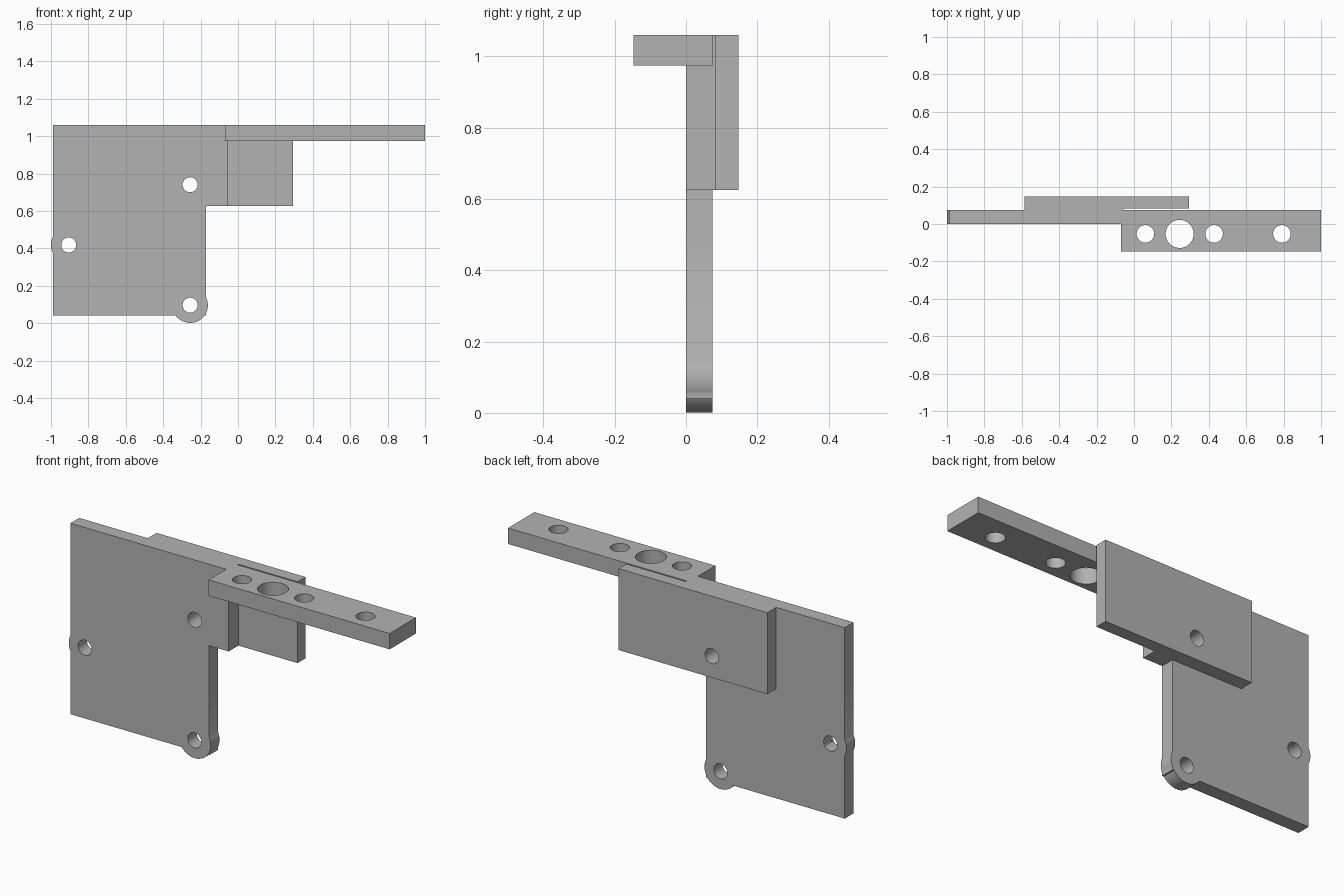
import bpy
import bmesh
from math import radians
from mathutils import Matrix, Vector

if "Cube" in bpy.data.objects:
    bpy.data.objects.remove(bpy.data.objects["Cube"], do_unlink=True)

grey = bpy.data.materials.new("plain grey")
grey.use_nodes = True
colour = (0.45, 0.45, 0.45, 1)
grey.diffuse_color = colour
grey.node_tree.nodes["Principled BSDF"].inputs["Base Color"].default_value = colour

# Main levels shared by the parts
BACK, FRONT, MID, SLOT = 0.148, -0.148, 0.074, 0.082
TOP, ARM_BOTTOM, STEP = 1.06, 0.975, 0.625
HOLE_R, EAR_R = 0.04, 0.095


def add_object(name, bm):
    bmesh.ops.recalc_face_normals(bm, faces=bm.faces)
    mesh = bpy.data.meshes.new(name)
    bm.to_mesh(mesh)
    bm.free()
    mesh.materials.append(grey)
    obj = bpy.data.objects.new(name, mesh)
    bpy.context.collection.objects.link(obj)
    return obj


def prism(name, points, offset):
    """Extrude a closed 3D outline along an offset."""
    bm = bmesh.new()
    face = bm.faces.new([bm.verts.new(p) for p in points])
    result = bmesh.ops.extrude_face_region(bm, geom=[face], use_keep_orig=True)
    verts = [v for v in result["geom"] if isinstance(v, bmesh.types.BMVert)]
    bmesh.ops.translate(bm, verts=verts, vec=Vector(offset))
    return add_object(name, bm)


def cylinder(name, centre, radius, depth, axis):
    bm = bmesh.new()
    turn = Matrix.Rotation(radians(90), 4, "X") if axis == "Y" else Matrix()
    bmesh.ops.create_cone(bm, cap_ends=True, segments=48, radius1=radius,
                          radius2=radius, depth=depth,
                          matrix=Matrix.Translation(centre) @ turn)
    return add_object(name, bm)


def combine(obj, tool, operation):
    """Apply a boolean and discard the tool object."""
    tool.hide_render = True
    mod = obj.modifiers.new("cut", "BOOLEAN")
    mod.operation, mod.solver, mod.object = operation, "EXACT", tool
    graph = bpy.context.evaluated_depsgraph_get()
    mesh = bpy.data.meshes.new_from_object(obj.evaluated_get(graph))
    obj.modifiers.clear()
    obj.data = mesh
    bpy.data.objects.remove(tool, do_unlink=True)


# Mounting plate: stepped outline, notched where the arm meets it
outline = [(-0.99, 0.04), (-0.17, 0.04), (-0.17, STEP), (-0.055, STEP),
           (-0.055, ARM_BOTTOM), (-0.07, ARM_BOTTOM), (-0.07, TOP), (-0.99, TOP)]
plate = prism("mounting_plate", [(x, 0, z) for x, z in outline], (0, MID, 0))

# Rounded ears around the lower and side screw holes
ears = [(-0.256, 0.096), (-0.905, 0.418)]
for x, z in ears:
    combine(plate, cylinder("ear", (x, MID / 2, z), EAR_R, MID, "Y"), "UNION")

# Backing plate: thinner past the mounting plate, leaving a slot behind the arm
outline = [(-0.585, MID), (-0.055, MID), (-0.055, SLOT), (0.295, SLOT),
           (0.295, BACK), (-0.585, BACK)]
backing = prism("backing_plate", [(x, y, STEP) for x, y in outline],
                (0, 0, TOP - STEP))

# Horizontal arm
outline = [(-0.07, FRONT), (1, FRONT), (1, MID), (-0.07, MID)]
arm = prism("arm", [(x, y, ARM_BOTTOM) for x, y in outline],
            (0, 0, TOP - ARM_BOTTOM))

# Screw holes through the plates
upper_hole = (-0.256, 0.74)
for part, holes in ((plate, ears + [upper_hole]), (backing, [upper_hole])):
    for x, z in holes:
        combine(part, cylinder("hole", (x, 0, z), HOLE_R, 1, "Y"), "DIFFERENCE")

# Holes through the arm, one of them large
for x, radius in ((0.061, 0.047), (0.244, 0.075), (0.428, 0.047), (0.791, 0.047)):
    combine(arm, cylinder("hole", (x, -0.053, TOP), radius, 1, "Z"), "DIFFERENCE")

# Smooth the bores while keeping the edges crisp
bpy.ops.object.select_all(action="DESELECT")
for part in (plate, backing, arm):
    part.select_set(True)
    bpy.context.view_layer.objects.active = part
bpy.ops.object.shade_smooth_by_angle(angle=radians(30))
